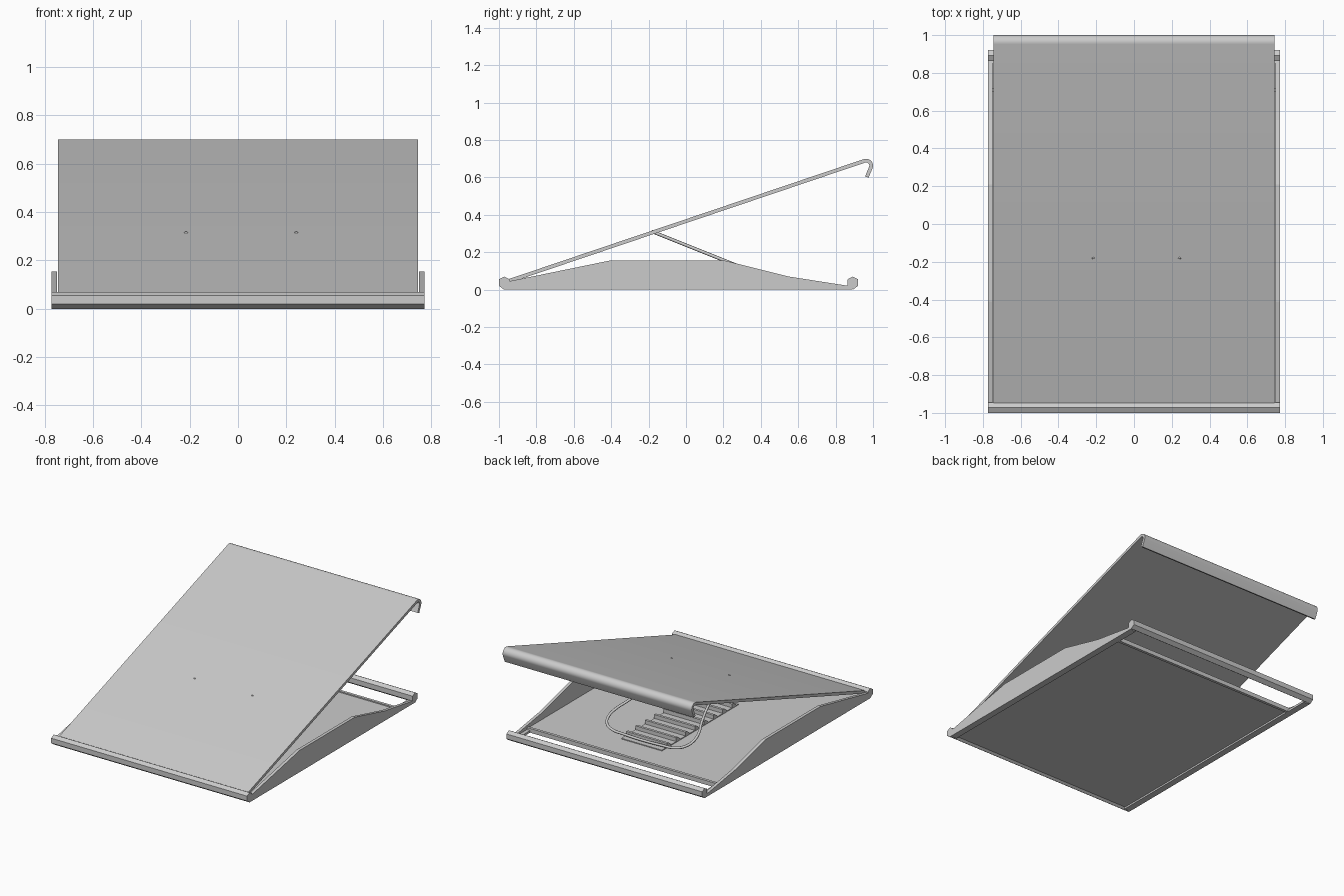
import bpy, bmesh, math
from mathutils import Vector

if "Cube" in bpy.data.objects:
    bpy.data.objects.remove(bpy.data.objects["Cube"])

grey = bpy.data.materials.new("light grey metal")
grey.use_nodes = True
GREY = (0.6, 0.6, 0.6, 1)
grey.diffuse_color = GREY
grey.node_tree.nodes["Principled BSDF"].inputs["Base Color"].default_value = GREY


def extrude_profile(name, points, x0, x1, smooth=False):
    """Sweep a closed (y, z) outline from x0 to x1."""
    bm = bmesh.new()
    face = bm.faces.new([bm.verts.new((x0, y, z)) for y, z in points])
    moved = bmesh.ops.extrude_face_region(bm, geom=[face])["geom"]
    verts = [v for v in moved if isinstance(v, bmesh.types.BMVert)]
    bmesh.ops.translate(bm, verts=verts, vec=(x1 - x0, 0, 0))
    bmesh.ops.recalc_face_normals(bm, faces=bm.faces[:])
    mesh = bpy.data.meshes.new(name)
    bm.to_mesh(mesh)
    bm.free()
    mesh.materials.append(grey)
    obj = bpy.data.objects.new(name, mesh)
    bpy.context.collection.objects.link(obj)
    if smooth:
        bpy.ops.object.select_all(action="DESELECT")
        obj.select_set(True)
        bpy.context.view_layer.objects.active = obj
        bpy.ops.object.shade_smooth_by_angle(angle=math.radians(35))
    return obj


def box(name, x0, x1, y0, y1, z0, z1):
    return extrude_profile(name, [(y0, z0), (y1, z0), (y1, z1), (y0, z1)], x0, x1)


# Side walls with a low humped outline
wall = [(-0.97, 0), (0.89, 0), (0.87, 0.02), (0.55, 0.07),
        (0.21, 0.155), (-0.41, 0.155), (-0.945, 0.045)]
for side, s in (("left", 1), ("right", -1)):
    extrude_profile(side + "_wall", wall, s * 0.75, s * 0.772)
    box(side + "_bottom_rail", s * 0.725, s * 0.75, -0.96, 0.88, 0, 0.015)

# Front and rear cross bars with a faceted section
bar = [(-0.028, 0.02), (-0.028, 0.055), (0, 0.07), (0.028, 0.055), (0.028, 0.02), (0, 0)]
for name, yc in (("front_bar", -0.972), ("rear_bar", 0.892)):
    extrude_profile(name, [(yc + y, z) for y, z in bar], -0.772, 0.772)

# Base panel and its rear flange
box("base_panel", -0.75, 0.75, -0.96, 0.71, 0.012, 0.022)
box("base_rear_flange", -0.75, 0.75, 0.70, 0.72, 0, 0.03)

# Ratchet strip with raised slats
box("ratchet_plate", -0.16, 0.16, -0.36, 0.5, 0.022, 0.028)
for i in range(8):
    y = -0.32 + i * 0.105
    extrude_profile("ratchet_slat_%d" % (i + 1),
                    [(y - 0.02, 0.028), (y + 0.03, 0.028), (y + 0.03, 0.055), (y + 0.012, 0.055)],
                    -0.16, 0.16)

# Sloping top panel, its rear edge rolled over into a hook
centre = [Vector((-0.945, 0.047))]
slope = math.atan2(0.65, 1.91)
radius = 0.027
hub = Vector((0.963, 0.663))
for i in range(11):
    a = math.pi / 2 + slope - i / 10 * (math.pi / 2 + slope + math.radians(18))
    centre.append(hub + radius * Vector((math.cos(a), math.sin(a))))
centre.append(Vector((0.967, 0.602)))
outer, inner = [], []
for i, p in enumerate(centre):
    d = (centre[min(i + 1, len(centre) - 1)] - centre[max(i - 1, 0)]).normalized()
    if i == 1:
        d = (centre[1] - centre[0]).normalized()
    n = Vector((-d.y, d.x)) * 0.01
    outer.append(p + n)
    inner.append(p - n)
extrude_profile("top_panel", [tuple(p) for p in outer + inner[::-1]], -0.745, 0.745, smooth=True)


# Bent wire prop: a loop hinged in the top panel, resting on the ratchet
def wire_point(x, y):
    return (x + 0.0125, y, 0.31 - 0.4 * (y + 0.18))


half = [(0.228, -0.185), (0.24, 0.05), (0.29, 0.22), (0.325, 0.30),
        (0.335, 0.37), (0.31, 0.43), (0.25, 0.465), (0.15, 0.475)]
path = [wire_point(x, y) for x, y in half] + [wire_point(-x, y) for x, y in half[::-1]]
curve = bpy.data.curves.new("wire_prop", "CURVE")
curve.dimensions = "3D"
curve.bevel_depth = 0.009
curve.bevel_resolution = 2
curve.resolution_u = 6
curve.use_fill_caps = True
spline = curve.splines.new("BEZIER")
spline.bezier_points.add(len(path) - 1)
for bp, co in zip(spline.bezier_points, path):
    bp.co = co
    bp.handle_left_type = bp.handle_right_type = "AUTO"
curve.materials.append(grey)
prop = bpy.data.objects.new("wire_prop", curve)
bpy.context.collection.objects.link(prop)
